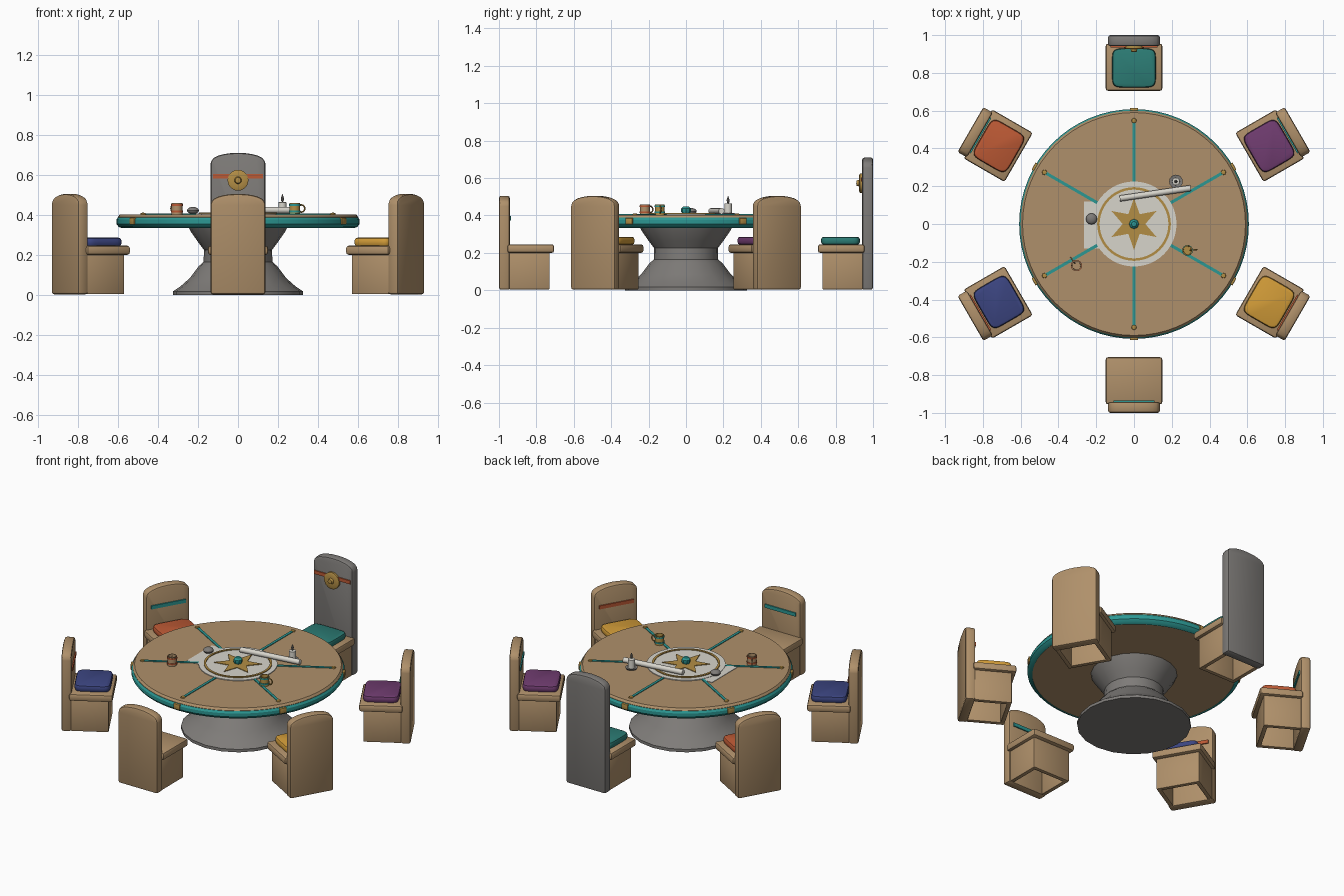
import bpy, bmesh
from math import sin, cos, pi, radians, copysign
from mathutils import Vector, Matrix

old = bpy.data.objects.get("Cube")
if old:
    bpy.data.objects.remove(old, do_unlink=True)


def material(name, *rgb):
    m = bpy.data.materials.new(name)
    m.use_nodes = True
    m.diffuse_color = (*rgb, 1)
    m.node_tree.nodes["Principled BSDF"].inputs["Base Color"].default_value = (*rgb, 1)
    return m


wood = material("tan_wood", .43, .28, .145)
stone = material("grey_stone", .21, .2, .19)
teal = material("teal_inlay", .025, .31, .29)
deep_teal = material("deep_teal_cloth", .025, .2, .175)
orange = material("burnt_orange", .5, .1, .035)
gold = material("dull_gold", .45, .27, .06)
yellow = material("yellow_cloth", .64, .33, .04)
purple = material("purple_cloth", .16, .045, .16)
blue = material("blue_cloth", .045, .06, .22)
cream = material("cream", .68, .66, .6)


def finish(bm, name, mat, bevel=0, turn=0, loc=(0, 0, 0)):
    """Bevel the hard edges, shade by angle and link the part."""
    bmesh.ops.recalc_face_normals(bm, faces=bm.faces)
    if bevel:
        hard = [e for e in bm.edges if e.calc_face_angle(0) > radians(28)]
        bmesh.ops.bevel(bm, geom=hard, offset=bevel, segments=2, profile=.5,
                        affect='EDGES', clamp_overlap=True)
    mesh = bpy.data.meshes.new(name)
    bm.to_mesh(mesh)
    bm.free()
    mesh.polygons.foreach_set("use_smooth", [True] * len(mesh.polygons))
    mesh.set_sharp_from_angle(angle=radians(32))
    mesh.materials.append(mat)
    ob = bpy.data.objects.new(name, mesh)
    ob.rotation_euler.z = turn
    ob.location = loc
    bpy.context.collection.objects.link(ob)
    return ob


def prism(name, outline, lo, hi, mat, bevel=0, turn=0, upright=False, loc=(0, 0, 0)):
    """Extrude an outline along z, or along y when upright."""
    bm = bmesh.new()
    verts = [bm.verts.new((a, lo, b) if upright else (a, b, lo)) for a, b in outline]
    face = bm.faces.new(verts)
    top = bmesh.ops.extrude_face_region(bm, geom=[face])["geom"]
    step = Vector((0, hi - lo, 0) if upright else (0, 0, hi - lo))
    bmesh.ops.translate(bm, vec=step, verts=[v for v in top if isinstance(v, bmesh.types.BMVert)])
    return finish(bm, name, mat, bevel, turn, loc)


def box(name, x, y, z, mat, bevel=0, turn=0):
    outline = [(x[0], y[0]), (x[1], y[0]), (x[1], y[1]), (x[0], y[1])]
    return prism(name, outline, z[0], z[1], mat, bevel, turn)


def lathe(name, profile, sides, mat, loc=(0, 0, 0), closed=False, matrix=None, turn=0):
    """Spin a radius and height profile around z."""
    bm = bmesh.new()
    rings = []
    for r, z in profile:
        if r == 0:
            rings.append([bm.verts.new((0, 0, z))] * sides)
        else:
            rings.append([bm.verts.new((r * cos(2 * pi * i / sides), r * sin(2 * pi * i / sides), z))
                          for i in range(sides)])
    pairs = list(zip(rings, rings[1:]))
    if closed:
        pairs.append((rings[-1], rings[0]))
    for a, b in pairs:
        for i in range(sides):
            j = (i + 1) % sides
            bm.faces.new(list(dict.fromkeys((a[i], a[j], b[j], b[i]))))
    if matrix:
        bm.transform(matrix)
    return finish(bm, name, mat, turn=turn, loc=loc)


# Table pedestal, top and rim
lathe("table_pedestal", [(0, 0), (.325, 0), (.325, .018), (.285, .045), (.24, .085), (.195, .145),
                         (.172, .165), (.17, .225), (.2, .265), (.235, .315), (.25, .345), (0, .345)], 20, stone)
lathe("table_top", [(0, .338), (.585, .338), (.597, .35), (.6, .39), (.59, .403), (0, .403)], 64, wood)
lathe("table_rim", [(.58, .334), (.596, .34), (.608, .355), (.608, .376), (.6, .388), (.58, .385)],
      64, teal, closed=True)

# Spoke inlays, their gold tips and the rim clasps
for k in range(6):
    turn = k * pi / 3
    box(f"spoke_inlay_{k}", (-.008, .008), (.22, .545), (.398, .407), teal, turn=turn)
    lathe(f"spoke_tip_{k}", [(0, .4), (.015, .4), (.012, .409), (0, .412)], 8, gold,
          (-.547 * sin(turn), .547 * cos(turn), 0))
    box(f"rim_clasp_{k}", (-.022, .022), (.585, .614), (.352, .386), gold, .004, turn)

# Centre emblem
box("parchment_sheet", (-.265, -.06), (-.13, .12), (.4, .406), cream)
lathe("emblem_disc", [(0, .4), (.225, .4), (.225, .408), (0, .408)], 48, cream)
lathe("emblem_ring", [(.182, .405), (.195, .405), (.195, .413), (.182, .413)], 48, gold, closed=True)
star = [((.06 if i % 2 else .138) * sin(i * pi / 6), (.06 if i % 2 else .138) * cos(i * pi / 6))
        for i in range(12)]
prism("emblem_star", star, .405, .412, gold)
lathe("centre_gem", [(0, .408), (.018, .408), (.026, .42), (.026, .437), (.014, .449), (0, .449)], 8, teal)


# Chairs: local +y points away from the table
def back_outline(half, shoulder, top):
    arc = [(half * cos(t), shoulder + (top - shoulder) * sin(t) ** .8)
           for t in (i * pi / 12 for i in range(1, 12))]
    return [(-half, .003), (half, .003), (half, shoulder)] + arc + [(-half, shoulder)]


def cushion_outline(a, b, cy, n=40):
    def power(v):
        return copysign(abs(v) ** .32, v)
    angles = [2 * pi * (i + .5) / n for i in range(n)]
    return [(a * power(cos(t)), cy + b * power(sin(t))) for t in angles]


def chair(name, angle, cushion, trim, grand=False):
    turn = radians(angle - 90)
    box(f"{name}_seat", (-.15, .15), (.705, .955), (.2, .246), wood, .013, turn)
    for side, label in ((-1, "right"), (1, "left")):
        xs = sorted((side * .13, side * .105))
        box(f"{name}_{label}_panel", xs, (.732, .945), (.005, .205), wood, .003, turn)
    box(f"{name}_front_panel", (-.128, .128), (.73, .755), (.005, .205), wood, .003, turn)
    top = .71 if grand else .505
    prism(f"{name}_back", back_outline(.137, top - .055, top), .942, 1, stone if grand else wood,
          .012, turn, upright=True)
    half, z = (.125, .593) if grand else (.108, .385)
    box(f"{name}_back_stripe", (-half, half), (.935, .945), (z - .011, z + .011), trim, 0, turn)
    if cushion:
        prism(f"{name}_cushion", cushion_outline(.116, .104, .826), .244, .286, cushion, .014, turn)


chair("chair_back_left", 30, purple, teal)
chair("chair_head", 90, deep_teal, orange, True)
chair("chair_back_right", 150, orange, teal)
chair("chair_front_right", 210, blue, orange)
chair("chair_front", 270, None, teal)
chair("chair_front_left", 330, yellow, orange)

# Round medallion on the tall chair
lathe("medallion", [(0, 0), (.052, 0), (.052, .012), (.044, .016), (.018, .016), (.014, .03), (0, .032)],
      24, gold, (0, .942, .573), matrix=Matrix.Rotation(pi / 2, 4, 'X'))


# Mugs with bands and handles
def mug(name, x, y, r, body, band, angle):
    lathe(name, [(0, 0), (r, 0), (r * .96, .057), (r * .8, .057), (r * .78, .012), (0, .012)],
          14, body, (x, y, .403))
    for i, z in enumerate((.01, .042)):
        lathe(f"{name}_band_{i}", [(r * .9, z), (r * 1.07, z), (r * 1.07, z + .009), (r * .9, z + .009)],
              14, band, (x, y, .403), closed=True)
    a = radians(angle)
    bpy.ops.mesh.primitive_torus_add(major_segments=16, minor_segments=6, major_radius=.018,
                                     minor_radius=.004, rotation=(pi / 2, 0, a),
                                     location=(x + (r + .006) * cos(a), y + (r + .006) * sin(a), .432))
    handle = bpy.context.object
    handle.name = f"{name}_handle"
    handle.data.materials.append(body)
    bpy.ops.object.shade_smooth()


mug("wooden_mug", -.305, -.22, .028, wood, orange, 125)
mug("gold_mug", .283, -.14, .027, gold, teal, 5)

# Candle in its dish
spot = (.222, .225, .403)
lathe("candle_dish", [(0, 0), (.03, 0), (.036, .009), (.028, .007), (0, .007)], 16, stone, spot)
lathe("candle", [(0, .005), (.021, .005), (.02, .06), (0, .063)], 12, cream, spot)
lathe("candle_wick", [(0, .06), (.006, .066), (.008, .08), (0, .103)], 8, stone, spot)

# Rolled scroll and a rounded paperweight
start, end = Vector((-.075, .135, .424)), Vector((.3, .19, .424))
tilt = (end - start).to_track_quat('Z', 'Y').to_matrix().to_4x4()
length = (end - start).length
lathe("scroll", [(0, 0), (.016, 0), (.016, length), (0, length)], 12, cream, start, matrix=tilt)
dome = [(.03 * cos(t), .018 * sin(t)) for t in (i * pi / 8 for i in range(-3, 4))]
lathe("paperweight", [(0, -.018)] + dome + [(0, .018)], 12, stone, (-.225, .027, .422))
